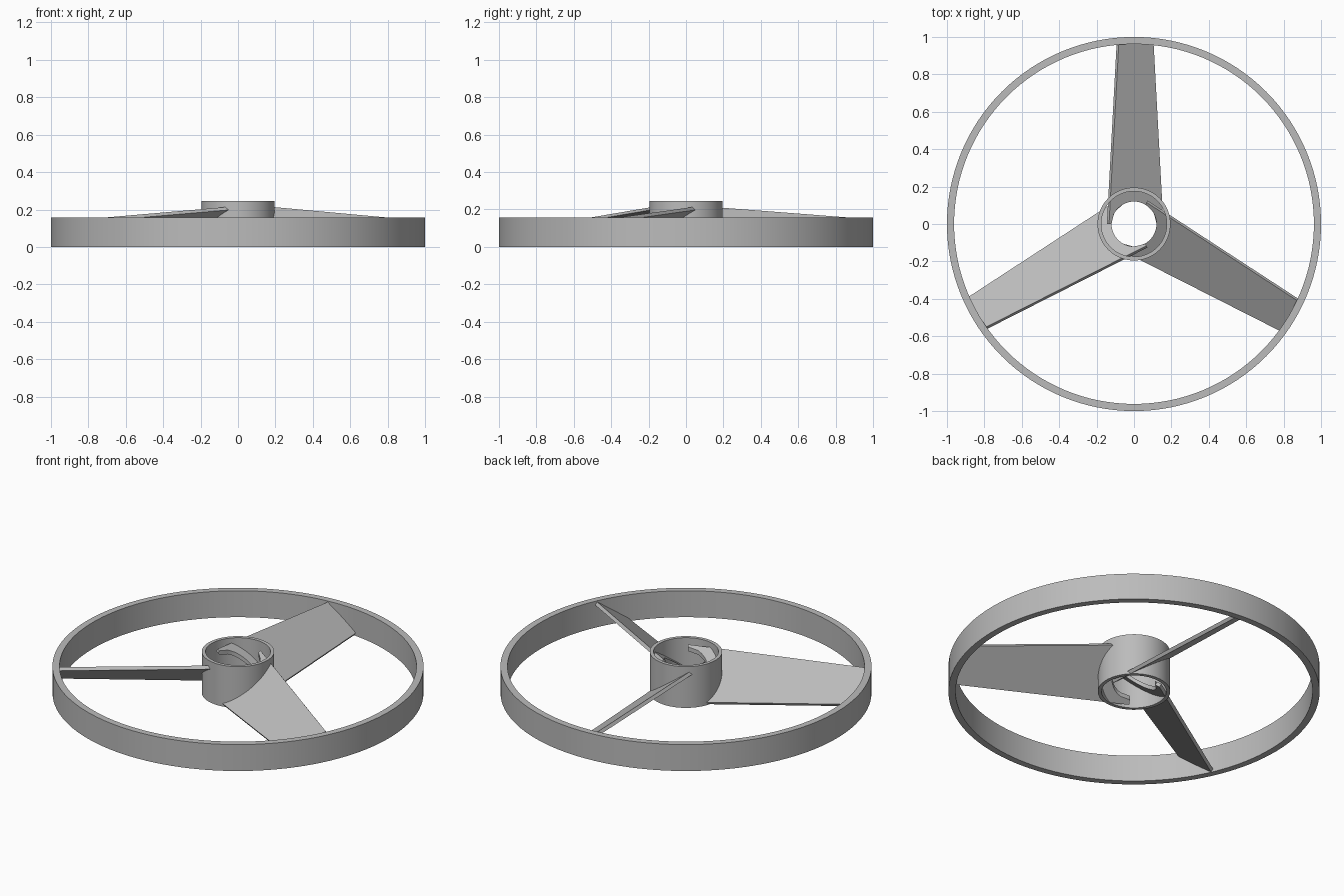
import bpy, bmesh, math
from mathutils import Matrix

cube = bpy.data.objects.get("Cube")
if cube:
    bpy.data.objects.remove(cube, do_unlink=True)

grey = bpy.data.materials.new("plain grey")
grey.use_nodes = True
colour = (0.5, 0.5, 0.5, 1)
grey.diffuse_color = colour
grey.node_tree.nodes["Principled BSDF"].inputs["Base Color"].default_value = colour


def finish(bm, name):
    bmesh.ops.recalc_face_normals(bm, faces=bm.faces)
    mesh = bpy.data.meshes.new(name)
    bm.to_mesh(mesh)
    bm.free()
    mesh.materials.append(grey)
    obj = bpy.data.objects.new(name, mesh)
    bpy.context.collection.objects.link(obj)
    bpy.ops.object.select_all(action='DESELECT')
    obj.select_set(True)
    bpy.context.view_layer.objects.active = obj
    bpy.ops.object.shade_smooth_by_angle(angle=math.radians(30))
    return obj


def tube(name, outer, inner, height, sides=128):
    bm = bmesh.new()
    profile = [(outer, 0), (outer, height), (inner, height), (inner, 0)]
    rings = []
    for i in range(sides):
        a = math.tau * i / sides
        rings.append([bm.verts.new((r * math.cos(a), r * math.sin(a), z)) for r, z in profile])
    for i in range(sides):
        a, b = rings[i], rings[(i + 1) % sides]
        for j in range(4):
            k = (j + 1) % 4
            bm.faces.new((a[j], b[j], b[k], a[k]))
    return finish(bm, name)


# Pitched, tapering blade: both ends follow the curve of the hub bore and the rim
PITCH = math.radians(35.5)
THICK = 0.02
BORE, REACH = 0.12, 0.975


def blade_point(s, side, y):
    chord = 0.357 - 0.133 * y
    along, off = (s + 1) * chord / 2, side * THICK / 2
    mid = chord / 2 * math.cos(PITCH)
    x = 0.006 + mid - along * math.cos(PITCH) + off * math.sin(PITCH)
    z = 0.009 + along * math.sin(PITCH) + off * math.cos(PITCH)
    return x, y, z


def blade(name, angle, steps=24):
    bm = bmesh.new()
    rows = []
    for i in range(steps + 1):
        s = 2 * i / steps - 1
        row = []
        for side, radius in ((1, BORE), (1, REACH), (-1, REACH), (-1, BORE)):
            y = radius
            for _ in range(8):    # settle on the point where the blade meets the cylinder
                x = blade_point(s, side, y)[0]
                y = 0.5 * y + 0.5 * math.sqrt(max(radius ** 2 - x ** 2, 0))
            row.append(bm.verts.new(blade_point(s, side, y)))
        rows.append(row)
    for a, b in zip(rows, rows[1:]):
        for j in range(4):
            k = (j + 1) % 4
            bm.faces.new((a[j], a[k], b[k], b[j]))
    bm.faces.new(rows[0])
    bm.faces.new(rows[-1])
    bm.transform(Matrix.Rotation(angle, 4, 'Z'))
    return finish(bm, name)


# Outer rim and hub
tube("rim", 1.0, 0.962, 0.157)
tube("hub", 0.195, 0.175, 0.245, 96)

# Three blades
for n, place in enumerate(("back", "right", "left")):
    blade(place + "_blade", n * math.tau / 3)
